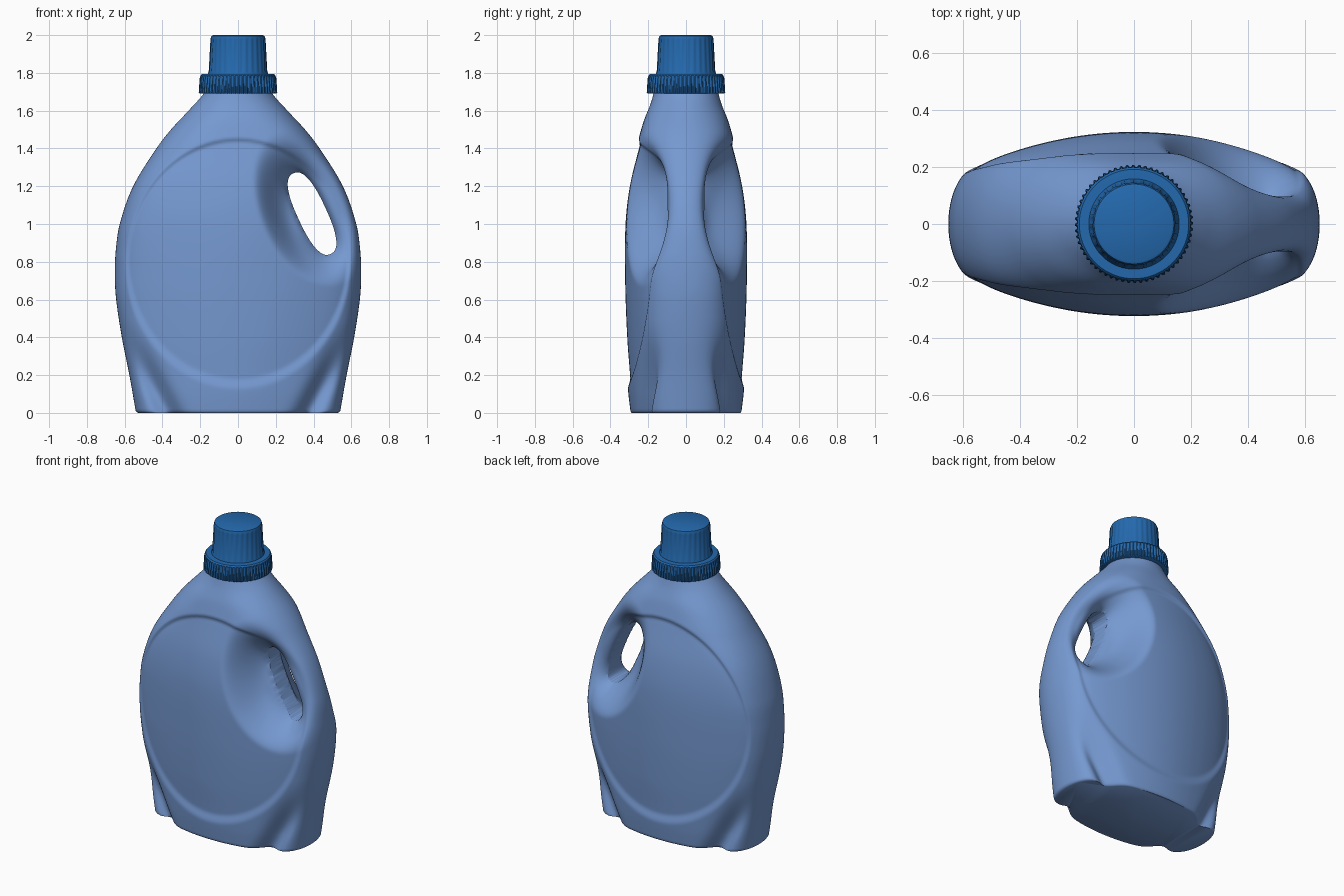
import bpy, bmesh, math

if "Cube" in bpy.data.objects:
    bpy.data.objects.remove(bpy.data.objects["Cube"])

def material(name, rgb):
    m = bpy.data.materials.new(name)
    m.diffuse_color = (*rgb, 1)
    m.use_nodes = True
    m.node_tree.nodes["Principled BSDF"].inputs["Base Color"].default_value = m.diffuse_color
    return m

BODY = material("light blue plastic", (0.18, 0.32, 0.64))
CAP = material("deep blue plastic", (0.017, 0.14, 0.42))

def curve(pts):
    """Smooth cubic through (position, value) pairs."""
    n = len(pts)
    def slope(i):
        a, b = pts[max(i - 1, 0)], pts[min(i + 1, n - 1)]
        return (b[1] - a[1]) / (b[0] - a[0])
    def f(z):
        z = min(max(z, pts[0][0]), pts[-1][0])
        i = max(k for k in range(n - 1) if pts[k][0] <= z)
        (z0, v0), (z1, v1) = pts[i], pts[i + 1]
        d = z1 - z0
        t = (z - z0) / d
        return (v0 * (2*t**3 - 3*t*t + 1) + slope(i) * d * (t**3 - 2*t*t + t)
                + v1 * (3*t*t - 2*t**3) + slope(i + 1) * d * (t**3 - t*t))
    return f

def smooth(a, b, v):
    t = min(max((v - a) / (b - a), 0), 1)
    return t * t * (3 - 2 * t)

def loft(name, rings, mat, angle):
    """Closed skin through equal-length rings of points."""
    bm = bmesh.new()
    vr = [[bm.verts.new(p) for p in r] for r in rings]
    n = len(vr[0])
    for a, b in zip(vr, vr[1:]):
        for i in range(n):
            j = (i + 1) % n
            bm.faces.new((a[i], a[j], b[j], b[i]))
    bm.faces.new(vr[0][::-1])
    bm.faces.new(vr[-1])
    bmesh.ops.recalc_face_normals(bm, faces=bm.faces)
    me = bpy.data.meshes.new(name)
    bm.to_mesh(me)
    bm.free()
    me.materials.append(mat)
    ob = bpy.data.objects.new(name, me)
    bpy.context.collection.objects.link(ob)
    shade(ob, angle)
    return ob

def shade(ob, angle):
    bpy.ops.object.select_all(action='DESELECT')
    ob.select_set(True)
    bpy.context.view_layer.objects.active = ob
    bpy.ops.object.shade_smooth_by_angle(angle=math.radians(angle))

# Body profiles by height: half width, half depth, lens curvature, end squareness
width = curve([(0, .54), (.2, .575), (.4, .615), (.6, .645), (.72, .652), (.85, .648), (1, .626),
               (1.2, .555), (1.4, .432), (1.5, .355), (1.6, .262), (1.69, .182), (1.73, .165)])
depth = curve([(0, .293), (.1, .305), (.2, .313), (.4, .328), (.7, .339), (1, .337), (1.2, .314),
               (1.4, .266), (1.47, .246), (1.55, .222), (1.63, .19), (1.69, .172), (1.73, .165)])
lens = curve([(0, .45), (.4, .48), (.8, .48), (1.2, .38), (1.4, .25), (1.6, .05), (1.73, 0)])
square = curve([(0, 16), (.4, 16), (.8, 16), (1.2, 12), (1.4, 6), (1.6, 2.5), (1.73, 2)])

# Tilted grip hole
HX, HZ, AX, AZ, HA, HB, HP = .392, 1.055, .42, -.907, .235, .077, 2.5

def grip_coords(x, z):
    dx, dz = x - HX, z - HZ
    return dx * AX + dz * AZ, -dx * AZ + dz * AX

def half_depth(x, z):
    u = min(abs(x) / width(z), 1)
    h = depth(z) * (1 - lens(z) * u * u)
    # oval recessed panel
    r = math.hypot(x / .6, (z - .79) / .67)
    w = .045 + .06 * min(max((.79 - z) / .67, 0), 1)
    h -= .017 * (1 - smooth(1 - w, 1, r))
    # flutes beside the panel, deepening towards the base
    centre = .37 + .55 * z - .2 * z * z
    h -= .06 * (1 - smooth(.1, .5, z)) * math.exp(-((abs(x) - centre) / .065) ** 2)
    # scooped grip around the hole
    p, q = grip_coords(x, z)
    d = math.hypot(p / (.47 if p < 0 else .41), q / (.34 if q > 0 else .27))
    floor = .105
    g = ((abs(p) / HA) ** HP + (abs(q) / HB) ** HP) ** (1 / HP)
    t = min(max((g - 1) / .8, 0), 1)
    floor *= .45 + .55 * math.sqrt(1 - (1 - t) ** 2)
    s = 1 - smooth(.4, 1, d)
    if h > floor:
        h += (floor - h) * s
    return h * math.sqrt(max(1 - u ** square(z), 0))

N = 256
def body_ring(z, inset=0):
    ring = []
    for i in range(N):
        t = 2 * math.pi * i / N
        x = width(z) * math.cos(t)
        y = math.copysign(half_depth(x, z), math.sin(t)) if i not in (0, N // 2) else 0
        k = 1 - inset
        ring.append((x * k, y * k, z))
    return ring

rings = [body_ring(0, .022), body_ring(.004, .008)]
rings += [body_ring(.012 + 1.718 * i / 150) for i in range(151)]
body = loft("bottle_body", rings, BODY, 40)

# Cut the grip hole through
def hole_ring(y):
    out = []
    for i in range(96):
        t = 2 * math.pi * i / 96
        c, s = math.cos(t), math.sin(t)
        p = HA * math.copysign(abs(c) ** (2 / HP), c)
        q = HB * math.copysign(abs(s) ** (2 / HP), s)
        out.append((HX + p * AX - q * AZ, y, HZ + p * AZ + q * AX))
    return out

cutter = loft("grip_cutter", [hole_ring(-.5), hole_ring(.5)], BODY, 40)
cutter.hide_render = True
mod = body.modifiers.new("grip_hole", 'BOOLEAN')
mod.object, mod.operation, mod.solver = cutter, 'DIFFERENCE', 'EXACT'
bpy.context.view_layer.objects.active = body
bpy.ops.object.modifier_apply(modifier=mod.name)
bpy.data.objects.remove(cutter, do_unlink=True)
shade(body, 50)

# Ribbed cap parts: profile of (radius, height, rib depth)
def ribbed(name, profile, ribs, steps):
    rings = []
    for r, z, dep in profile:
        ring = []
        for i in range(ribs * steps):
            a = 2 * math.pi * i / (ribs * steps)
            rr = r - (dep if i % steps >= steps // 2 else 0)
            ring.append((rr * math.cos(a), rr * math.sin(a), z))
        rings.append(ring)
    return loft(name, rings, CAP, 35)

ribbed("cap_collar", [(.200, 1.69, 0), (.208, 1.694, .007), (.203, 1.77, .007),
                      (.199, 1.785, 0), (.192, 1.793, 0), (.15, 1.795, 0)], 60, 4)
ribbed("cap_top", [(.160, 1.785, 0), (.158, 1.80, 0), (.155, 1.81, .003), (.146, 1.975, .003),
                   (.144, 1.985, 0), (.140, 1.996, 0), (.132, 2.0, 0)], 28, 6)
